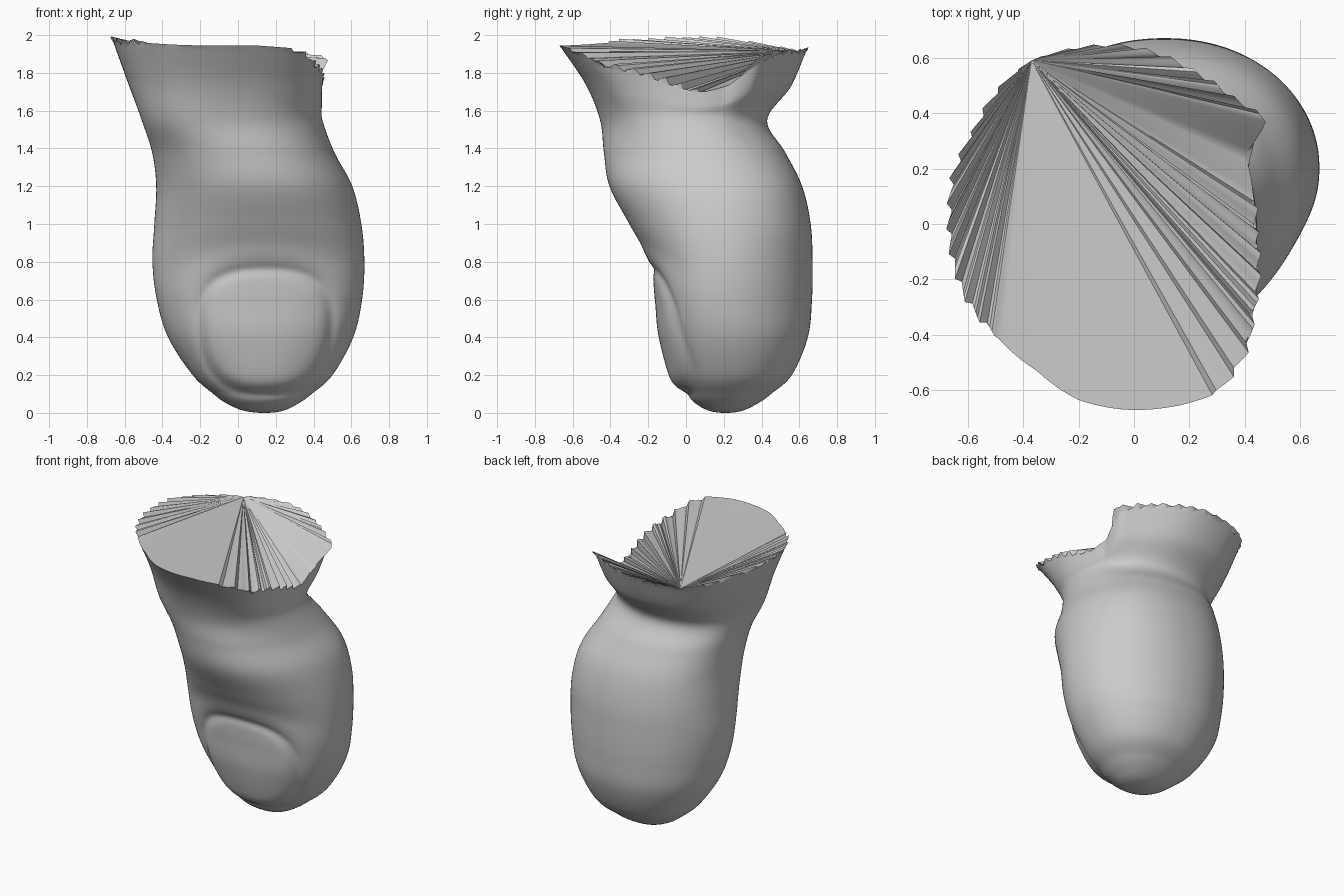
import bpy, math, random
from mathutils import Vector

if "Cube" in bpy.data.objects:
    bpy.data.objects.remove(bpy.data.objects["Cube"])

random.seed(4)
N, SUB = 216, 12         # columns around, rows between control rings
CX = -0.05               # axis of the torn rim

# z, xmin, xmax, ymin, ymax, side shift in y: toe cross-sections
RINGS = [
    (0.0, 0.135, 0.145, 0.205, 0.215, 0), (0.012, 0.03, 0.24, 0.12, 0.30, 0),
    (0.05, -0.06, 0.32, 0.05, 0.38, 0), (0.10, -0.13, 0.39, 0.0, 0.45, 0),
    (0.20, -0.24, 0.50, -0.065, 0.56, -.01), (0.40, -0.37, 0.61, -0.125, 0.645, -.03),
    (0.60, -0.43, 0.657, -0.15, 0.667, -.05), (0.80, -0.453, 0.669, -0.19, 0.67, -.04),
    (1.00, -0.443, 0.653, -0.30, 0.66, .01), (1.20, -0.433, 0.605, -0.405, 0.615, .05),
    (1.38, -0.455, 0.51, -0.435, 0.525, .04), (1.55, -0.51, 0.447, -0.455, 0.43, 0),
]
# torn rim: x, y, z
RIM = [
    (-.37, .58, 1.91), (-.2, .63, 1.92), (0, .635, 1.92), (.23, .54, 1.91),
    (.36, .45, 1.89), (.48, .37, 1.87), (.40, .25, 1.74), (.43, .1, 1.70),
    (.44, -.05, 1.73), (.45, -.17, 1.78), (.43, -.32, 1.82), (.41, -.45, 1.85),
    (.30, -.61, 1.93), (.1, -.665, 1.945), (-.03, -.67, 1.945), (-.2, -.635, 1.945),
    (-.35, -.53, 1.95), (-.5, -.4, 1.96), (-.6, -.28, 1.97), (-.66, -.1, 1.98),
    (-.665, .05, 1.98), (-.66, .15, 1.97), (-.58, .33, 1.95), (-.5, .47, 1.93),
]
APEX = Vector((-.37, .59, 1.915))


def spow(v, e):
    return math.copysign(abs(v) ** e, v)


def wrap(a):
    return (a + 180) % 360 - 180


def is_torn(deg):
    d = wrap(deg)
    return not (-138 < d < -61 or 10 < d < 35)


def section(r, a):
    z, x0, x1, y0, y1, s = r
    e = 2 / 2.15
    c = math.cos(a)
    return Vector(((x0 + x1) / 2 + (x1 - x0) / 2 * spow(c, e),
                   (y0 + y1) / 2 + (y1 - y0) / 2 * spow(math.sin(a), e) + s * c * c, z))


polar = sorted((wrap(math.degrees(math.atan2(y, x - CX))), math.hypot(x - CX, y), z)
               for x, y, z in RIM)
polar = ([(polar[-1][0] - 360,) + polar[-1][1:]] + polar
         + [(polar[0][0] + 360,) + polar[0][1:]])


def rim_point(deg):
    d = wrap(deg)
    for p, q in zip(polar, polar[1:]):
        if p[0] <= d <= q[0]:
            t = (d - p[0]) / max(q[0] - p[0], 1e-6)
            r, z = (p[i] + (q[i] - p[i]) * t for i in (1, 2))
            return Vector((CX + r * math.cos(math.radians(d)),
                           r * math.sin(math.radians(d)), z))


def smooth_rim(deg):
    return sum((rim_point(deg + k) for k in (-6, -3, 0, 3, 6)), Vector()) / 5


def catmull(p0, p1, p2, p3, t):
    return 0.5 * (2 * p1 + (p2 - p0) * t + (2 * p0 - 5 * p1 + 4 * p2 - p3) * t * t
                  + (3 * p1 - p0 - 3 * p2 + p3) * t ** 3)


def bump(v, c, w):
    return math.exp(-((v - c) / w) ** 2)


def nail(p):
    # raised plate, strongest at its lower edge, with a shallow groove around it
    if p.y > 0.25 or p.z > 1.1:
        return p
    v = (p.z - 0.43) / 0.31
    vc = max(-1, min(1, v))
    u = (p.x - 0.145) / (0.325 + 0.025 * vc)
    d = (abs(u) ** 2.6 + abs(v) ** 2.6) ** (1 / 2.6)
    plate = 1 / (1 + math.exp(min(40, (d - 0.98) * 20)))
    dy = (-0.019 * (1 - 0.7 * vc * abs(vc)) * plate
          + 0.011 * bump(d, 1.07, 0.08) - 0.008 * bump(d, 1.3, 0.18) * max(0, vc))
    return p + Vector((0, dy, 0))


def make(name, verts, faces):
    me = bpy.data.meshes.new(name)
    me.from_pydata(verts, [], faces)
    me.update()
    ob = bpy.data.objects.new(name, me)
    bpy.context.collection.objects.link(ob)
    bpy.context.view_layer.objects.active = ob
    ob.select_set(True)
    bpy.ops.object.shade_smooth_by_angle(angle=math.radians(40))
    ob.select_set(False)
    return ob


# toe body: spline columns from the tip up to the rim
columns, rim = [], []
for i in range(N):
    deg = 360 * i / N
    a = math.radians(deg)
    top = smooth_rim(deg)
    neck = section(RINGS[-1], a)
    mid = neck.lerp(top, 0.48 + 0.12 * math.sin(a))   # hollow front, flared back
    mid.z = neck.z + (top.z - neck.z) * 0.48
    pts = [section(r, a) for r in RINGS] + [mid, top]
    pts = [2 * pts[0] - pts[1]] + pts + [2 * pts[-1] - pts[-2]]
    pts[0].z = pts[2].z    # flat tangent at the tip
    col = []
    for k in range(1, len(pts) - 2):
        for s in range(SUB):
            q = catmull(*pts[k - 1:k + 3], s / SUB)
            q.z = max(q.z, 0)
            col.append(nail(q))
    # stepped, torn edge on the last row only
    edge = rim_point(deg)
    if is_torn(deg):
        edge += Vector((math.cos(a), math.sin(a), 0)) * (0.005 * (i % 5 - 2))
        edge.z = min(edge.z + 0.008 * (i % 5 - 2) + random.uniform(-.008, .008), 2.0)
    rim.append(edge)
    columns.append(col + [edge])

rows = len(columns[0])
verts = [c[j] for j in range(rows) for c in columns]
faces = [(j * N + i, j * N + (i + 1) % N, (j + 1) * N + (i + 1) % N, (j + 1) * N + i)
         for j in range(rows - 1) for i in range(N)]
faces.append(tuple(reversed(range(N))))
make("toe_body", verts, faces)

# lid: pleated fan of slivers converging on one rim point
make("rim_fan", [APEX] + rim, [(0, i + 1, (i + 1) % N + 1) for i in range(N)])
